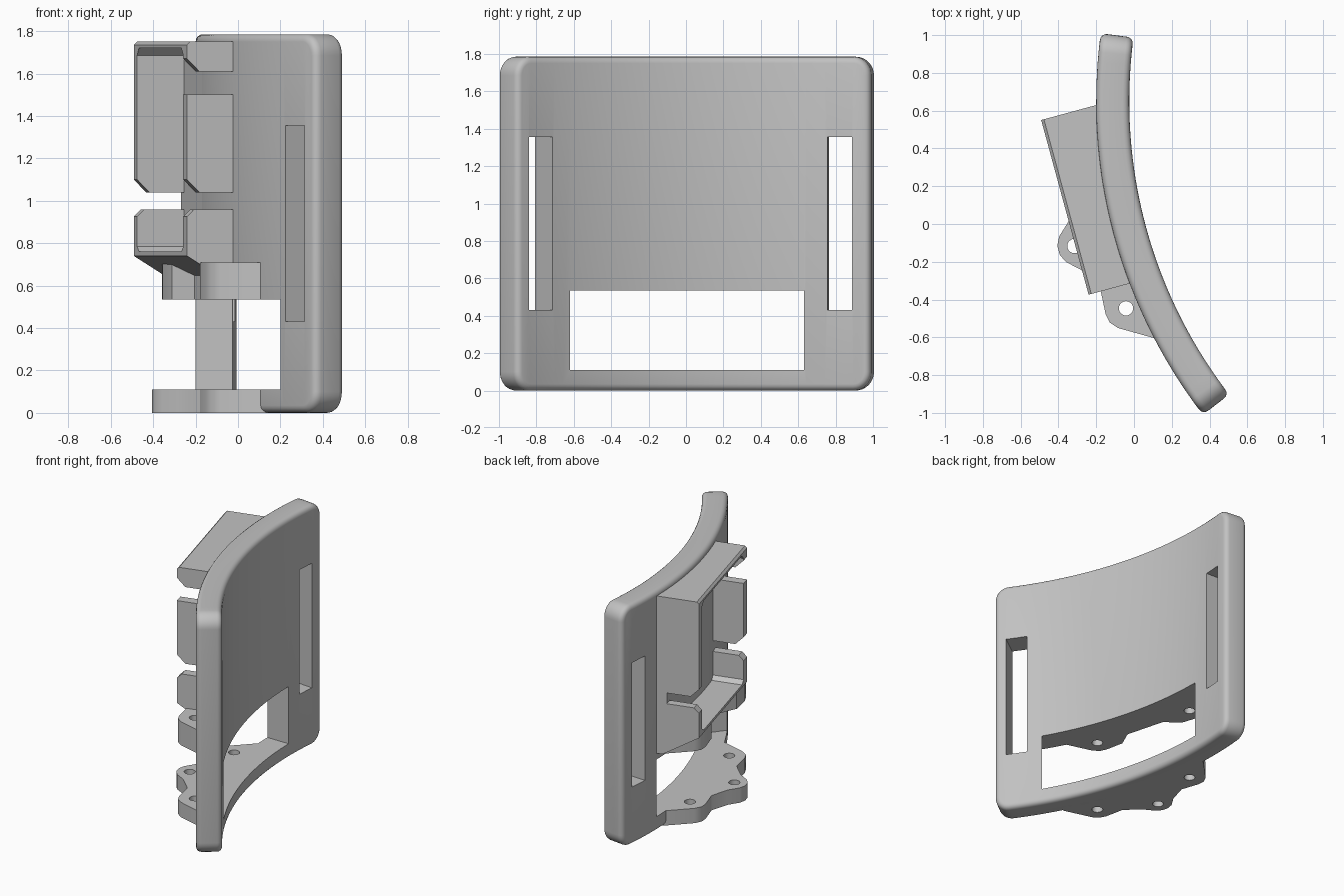
import bpy, bmesh, math

cube = bpy.data.objects.get("Cube")
if cube:
    bpy.data.objects.remove(cube, do_unlink=True)

grey = bpy.data.materials.new("plain_grey")
grey.use_nodes = True
COLOUR = (0.54, 0.54, 0.54, 1)
grey.diffuse_color = COLOUR
grey.node_tree.nodes["Principled BSDF"].inputs["Base Color"].default_value = COLOUR

CX, CY = 2.52, 0.65            # centre of the plate's curvature
R_IN, R_OUT = 2.545, 2.72
A0, A1 = math.radians(-37.6), math.radians(7.6)
HEIGHT = 1.785


def arc(r, a):
    return CX - r * math.cos(a), CY + r * math.sin(a)


def local(t, n):
    """Bracket frame: t runs along the bracket, n points out of the plate."""
    return 0.262 * t - 0.965 * n, -0.965 * t - 0.262 * n


def finish(name, bm):
    bmesh.ops.recalc_face_normals(bm, faces=bm.faces)
    mesh = bpy.data.meshes.new(name)
    bm.to_mesh(mesh)
    bm.free()
    mesh.materials.append(grey)
    ob = bpy.data.objects.new(name, mesh)
    bpy.context.collection.objects.link(ob)
    return ob


def prism(bm, low, high):
    """Solid between two matching rings of points."""
    a = [bm.verts.new(p) for p in low]
    b = [bm.verts.new(p) for p in high]
    bm.faces.new(a)
    bm.faces.new(b[::-1])
    for i in range(len(a)):
        j = (i + 1) % len(a)
        bm.faces.new((a[i], a[j], b[j], b[i]))


def upright(name, xy, z0, z1):
    bm = bmesh.new()
    prism(bm, [(x, y, z0) for x, y in xy], [(x, y, z1) for x, y in xy])
    return finish(name, bm)


def along(name, nz, t0, t1):
    """Profile in (n, z) swept along the bracket."""
    bm = bmesh.new()
    prism(bm, [(*local(t0, n), z) for n, z in nz], [(*local(t1, n), z) for n, z in nz])
    return finish(name, bm)


def smooth(ob):
    bpy.ops.object.select_all(action='DESELECT')
    ob.select_set(True)
    bpy.context.view_layer.objects.active = ob
    bpy.ops.object.shade_smooth_by_angle(angle=math.radians(30))


def cut(ob, cutters):
    bpy.context.view_layer.objects.active = ob
    for c in cutters:
        m = ob.modifiers.new("cut", 'BOOLEAN')
        m.operation, m.solver, m.object = 'DIFFERENCE', 'EXACT', c
        bpy.ops.object.modifier_apply(modifier=m.name)
        bpy.data.objects.remove(c, do_unlink=True)
    smooth(ob)


# Curved plate: rounded outlines lofted from the inner to the outer face
CORNER, ROUND, STEPS, MAIN = 0.1, 0.035, 8, 36


def outline(r, d):
    """Rounded outline on radius r, drawn in by d: bottom row, then top row."""
    c = CORNER - d
    corner = [((d + c * (1 - math.cos(p))) / R_OUT, d + c * (1 - math.sin(p)))
              for p in (i * math.pi / 2 / STEPS for i in range(STEPS + 1))]
    lo, hi = A0 + CORNER / R_OUT, A1 - CORNER / R_OUT
    row = [(A0 + a, z) for a, z in corner]
    row += [(lo + (hi - lo) * i / MAIN, d) for i in range(1, MAIN)]
    row += [(A1 - a, z) for a, z in reversed(corner)]
    return ([(*arc(r, a), z) for a, z in row],
            [(*arc(r, a), HEIGHT - z) for a, z in row])


quarter = [i * math.pi / 8 for i in range(5)]
rim = [(R_IN + ROUND * (1 - math.sin(p)), ROUND * (1 - math.cos(p))) for p in reversed(quarter)]
rim += [(R_OUT - ROUND * (1 - math.sin(p)), ROUND * (1 - math.cos(p))) for p in quarter]
bm = bmesh.new()
loops = []
for r, d in rim:
    bottom, top = outline(r, d)
    loops.append([bm.verts.new(p) for p in bottom + top[::-1]])
count = len(loops[0])
for p, q in zip(loops, loops[1:]):
    for i in range(count):
        j = (i + 1) % count
        bm.faces.new((p[i], p[j], q[j], q[i]))
for loop in (loops[0], loops[-1]):
    for i in range(count // 2 - 1):
        bm.faces.new((loop[i], loop[i + 1], loop[count - 2 - i], loop[count - 1 - i]))
plate = finish("curved_plate", bm)

# Strap slots and the wide window
cutters = []
for d0, d1 in ((-35.8, -32.4), (2.4, 5.35)):
    a, b = math.radians(d0), math.radians(d1)
    quad = [arc(2.4, a), arc(2.9, a), arc(2.9, b), arc(2.4, b)]
    cutters.append(upright("slot_cutter", quad, 0.43, 1.355))
window = [(0.6, 0.63), (-0.6, 0.63), (-0.6, -0.92), (0.085, -0.92),
          (0.315, -0.62), (0.6, -0.62)]
cutters.append(upright("window_cutter", window, 0.11, 0.535))
cut(plate, cutters)

# Lobed flanges with screw holes, mirrored about their own middle
MID = 0.03
SIDE_LOBE = [(0.59, 0), (0.59, 0.04), (0.48, 0.225), (0.44, 0.26), (0.39, 0.27), (0.25, 0.262)]
MIDDLE_LOBE = [(0.13, 0.335), (0.07, 0.4), (0.025, 0.422)]


def flange(name, half, z0, z1, holes):
    ring = [local(MID + t, n) for t, n in half] + [local(MID - t, n) for t, n in reversed(half)]
    ob = upright(name, ring, z0, z1)
    drills = []
    for t, n in holes:
        circle = [local(MID + t + 0.038 * math.cos(k * math.pi / 12),
                        n + 0.038 * math.sin(k * math.pi / 12)) for k in range(24)]
        drills.append(upright("drill", circle, z0 - 0.1, z1 + 0.1))
    cut(ob, drills)


SIDE_HOLES = [(-0.39, 0.158), (0.39, 0.158)]
flange("lower_flange", SIDE_LOBE + MIDDLE_LOBE, 0, 0.11, SIDE_HOLES + [(0, 0.335)])
flange("upper_flange", SIDE_LOBE + [(0.15, 0.18)], 0.535, 0.71, SIDE_HOLES)

# Bracket: backing, cap, end walls and fingers around an open channel
T0, T1, WALL, FINGER = -0.66, 0.298, -0.6, 0.23
N, BACK, TOP = 0.33, 0.1, 1.75
along("bracket_backing", [(0, 0.58), (BACK, 0.63), (BACK, TOP), (0, TOP)], T0, T1)
along("bracket_cap", [(0, 1.72), (N, 1.72), (N, 1.735), (N - 0.015, TOP), (0, TOP)], T0, T1)
along("upper_wall", [(0, 1.04), (N - 0.06, 1.04), (N, 1.1), (N, 1.73), (0, 1.73)], T0, WALL)
along("cap_lip", [(0, 1.61), (N - 0.06, 1.61), (N, 1.67), (N, 1.73), (0, 1.73)], FINGER, T1)
along("upper_finger", [(0, 1.04), (N - 0.06, 1.04), (N, 1.1), (N, 1.5), (0, 1.5)], FINGER, T1)
lower = [(0, 0.58), (0.07, 0.58), (N, 0.74), (N, 0.925), (N - 0.035, 0.96), (0, 0.96)]
along("lower_wall", lower, T0, WALL)
along("lower_finger", lower, FINGER, T1)
along("channel_floor", [(0, 0.58), (0.07, 0.58), (N, 0.74), (N, 0.76), (0, 0.76)], T0, T1)

# Sloped fillets in the channel corners
for name, t, dt, z, dz in (("ceiling_fillet", WALL, 0.04, 1.725, -0.04),
                           ("ceiling_fillet_end", FINGER, -0.04, 1.725, -0.04),
                           ("floor_fillet", WALL, 0.04, 0.755, 0.03),
                           ("floor_fillet_end", FINGER, -0.04, 0.755, 0.03)):
    tri = [(t, z), (t + dt, z), (t, z + dz)]
    bm = bmesh.new()
    prism(bm, [(*local(p, 0.05), q) for p, q in tri], [(*local(p, N), q) for p, q in tri])
    finish(name, bm)
